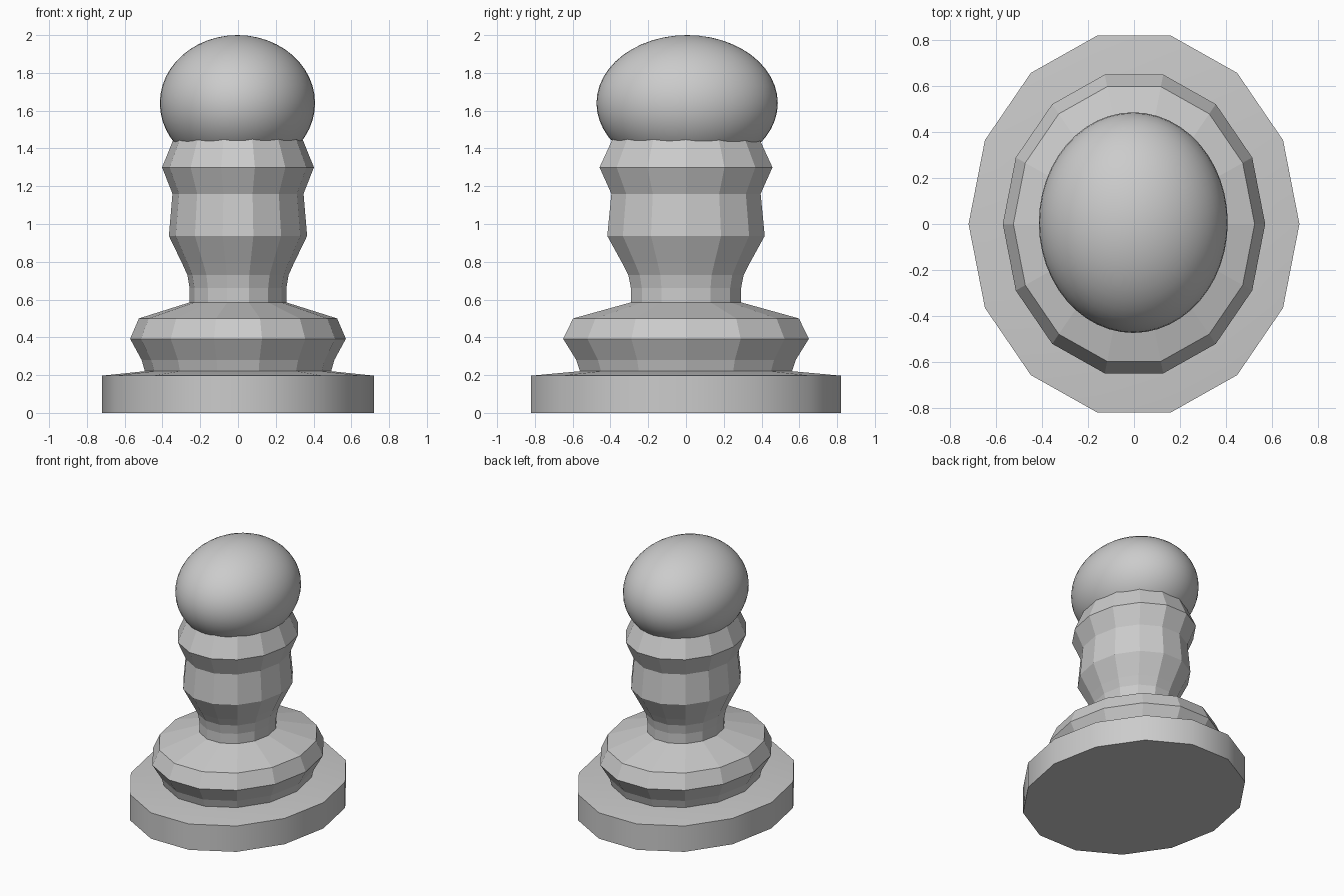
import bpy, bmesh
from math import cos, sin, tau, radians

if "Cube" in bpy.data.objects:
    bpy.data.objects.remove(bpy.data.objects["Cube"])

SIDES = 14
STRETCH = 1.168  # depth / width of the oval section


def oval_turned(name, profile):
    """Closed faceted solid from (half width, height) pairs, bottom to top."""
    bm = bmesh.new()
    rings = [[bm.verts.new((r * cos(tau * i / SIDES), r * STRETCH * sin(tau * i / SIDES), z))
              for i in range(SIDES)] for r, z in profile]
    for lo, hi in zip(rings, rings[1:]):
        for i in range(SIDES):
            j = (i + 1) % SIDES
            bm.faces.new((lo[i], lo[j], hi[j], hi[i]))
    bm.faces.new(rings[0][::-1])
    bm.faces.new(rings[-1])
    mesh = bpy.data.meshes.new(name)
    bm.to_mesh(mesh)
    bm.free()
    obj = bpy.data.objects.new(name, mesh)
    bpy.context.collection.objects.link(obj)
    return obj


# Oval foot with softly shaded rim and a shallow sloped top
base = oval_turned("base", [(0.72, 0), (0.72, 0.197), (0.48, 0.222)])
bpy.ops.object.select_all(action='DESELECT')
base.select_set(True)
bpy.context.view_layer.objects.active = base
bpy.ops.object.shade_smooth_by_angle(angle=radians(30))

# Faceted stem: lower bulge, neck, body and collar
oval_turned("stem", [
    (0.49, 0.21), (0.51, 0.28), (0.571, 0.392), (0.525, 0.50),
    (0.256, 0.585), (0.256, 0.66), (0.268, 0.73), (0.295, 0.79),
    (0.366, 0.937), (0.347, 1.16), (0.402, 1.30), (0.333, 1.47),
])

# Smooth egg-shaped head
bpy.ops.mesh.primitive_uv_sphere_add(segments=48, ring_count=24, location=(-0.003, 0.006, 1.64))
head = bpy.context.object
head.name = "head"
head.scale = (0.411, 0.48, 0.36)
bpy.ops.object.transform_apply(location=False, rotation=False, scale=True)
bpy.ops.object.shade_smooth()
